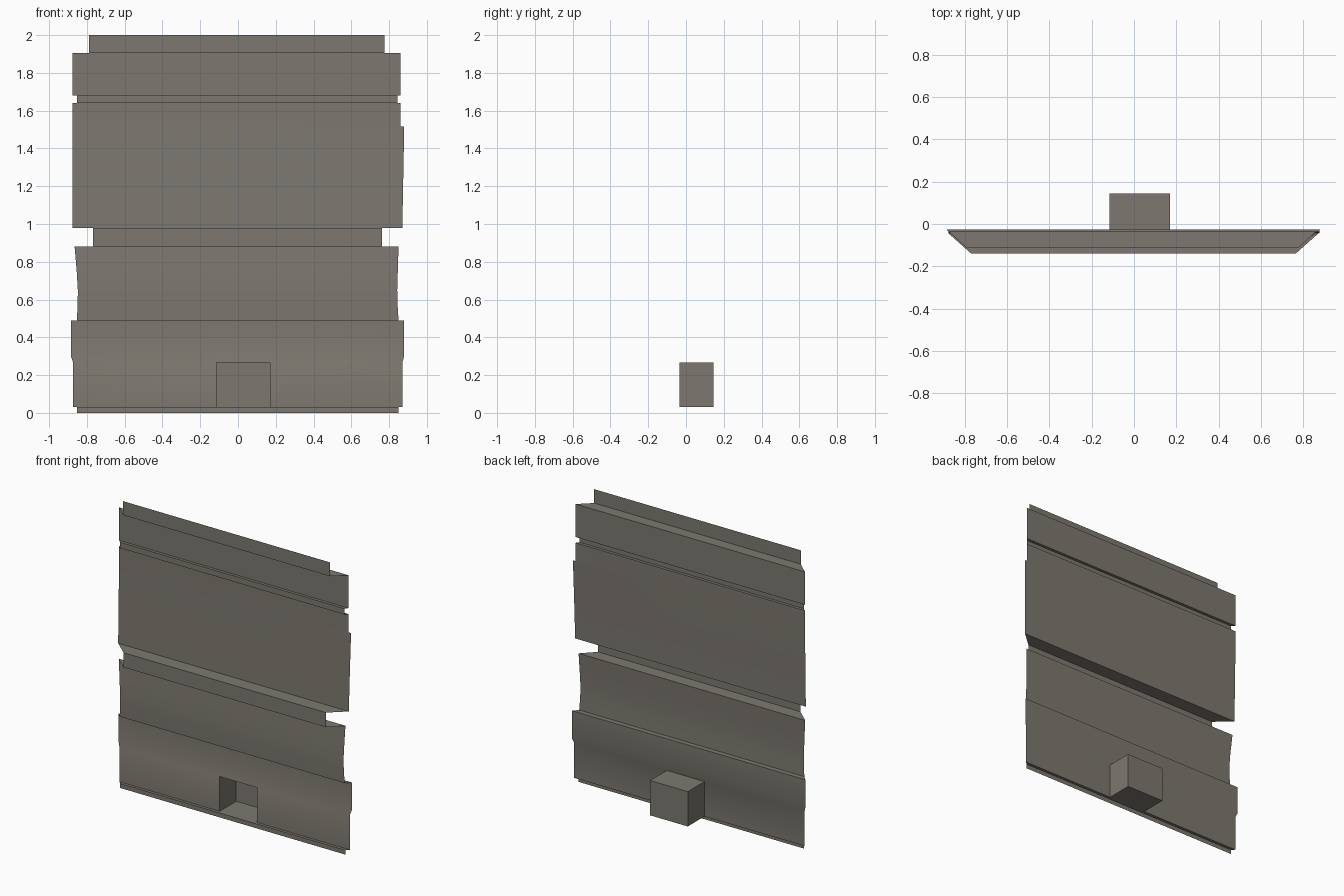
import bpy, bmesh

if "Cube" in bpy.data.objects:
    bpy.data.objects.remove(bpy.data.objects["Cube"], do_unlink=True)

stone = bpy.data.materials.new("warm_grey_siding")
stone.use_nodes = True
stone.diffuse_color = (0.205, 0.19, 0.162, 1)
stone.node_tree.nodes["Principled BSDF"].inputs["Base Color"].default_value = stone.diffuse_color

# Opening of the recess: x range, z range, front and back depth
X0, X1, Z0, Z1, FRONT, BACK = -0.115, 0.17, 0.03, 0.268, -0.035, 0.145


def finish(bm, name):
    mesh = bpy.data.meshes.new(name)
    bm.to_mesh(mesh)
    bm.free()
    obj = bpy.data.objects.new(name, mesh)
    bpy.context.collection.objects.link(obj)
    mesh.materials.append(stone)
    bpy.ops.object.select_all(action="DESELECT")
    obj.select_set(True)
    bpy.context.view_layer.objects.active = obj
    bpy.ops.object.shade_smooth_by_angle(angle=0.6)
    return obj


# Wall profile from bottom to top: height, depth, left end, right end
profile = [
    (0.0, -0.055, -0.853, 0.85), (Z0, -0.055, -0.853, 0.85),
    (Z0, FRONT, -0.873, 0.87), (Z1, FRONT, -0.873, 0.87),
    (0.30, -0.026, -0.885, 0.88), (0.49, -0.026, -0.885, 0.88),
    (0.49, -0.06, -0.853, 0.85), (0.57, -0.063, -0.849, 0.845),
    (0.65, -0.064, -0.848, 0.843), (0.75, -0.06, -0.854, 0.846),
    (0.88, -0.053, -0.865, 0.85),
    (0.88, -0.14, -0.768, 0.763), (0.98, -0.14, -0.768, 0.763),
    (0.98, -0.045, -0.875, 0.87), (1.25, -0.041, -0.875, 0.875),
    (1.515, -0.035, -0.875, 0.88), (1.515, -0.035, -0.875, 0.86),
    (1.64, -0.035, -0.875, 0.86),
    (1.64, -0.055, -0.853, 0.845), (1.68, -0.055, -0.853, 0.845),
    (1.68, -0.035, -0.875, 0.86), (1.905, -0.035, -0.875, 0.86),
    (1.905, -0.113, -0.79, 0.775), (2.0, -0.113, -0.79, 0.775),
]

# Stepped wall sheet, with the middle of one band left open for the recess
bm = bmesh.new()
rows = [[bm.verts.new((x, y, z)) for x in (left, X0, X1, right)]
        for z, y, left, right in profile]
for i, (low, high) in enumerate(zip(rows, rows[1:])):
    if profile[i][:2] == profile[i + 1][:2]:
        continue
    for col in range(3):
        if col == 1 and profile[i][:2] == (Z0, FRONT):
            continue
        bm.faces.new((low[col], low[col + 1], high[col + 1], high[col]))
# Join the sheet where the right end steps inward
bmesh.ops.remove_doubles(bm, verts=bm.verts[:], dist=0.0005)
finish(bm, "stepped_wall")

# Open-fronted recess box behind the wall
bm = bmesh.new()
bmesh.ops.create_cube(bm, size=1)
for v in bm.verts:
    v.co = (X1 if v.co.x > 0 else X0, BACK if v.co.y > 0 else FRONT,
            Z1 if v.co.z > 0 else Z0)
bm.normal_update()
front = [f for f in bm.faces if f.normal.y < -0.9]
bmesh.ops.delete(bm, geom=front, context="FACES")
finish(bm, "recess_box")
